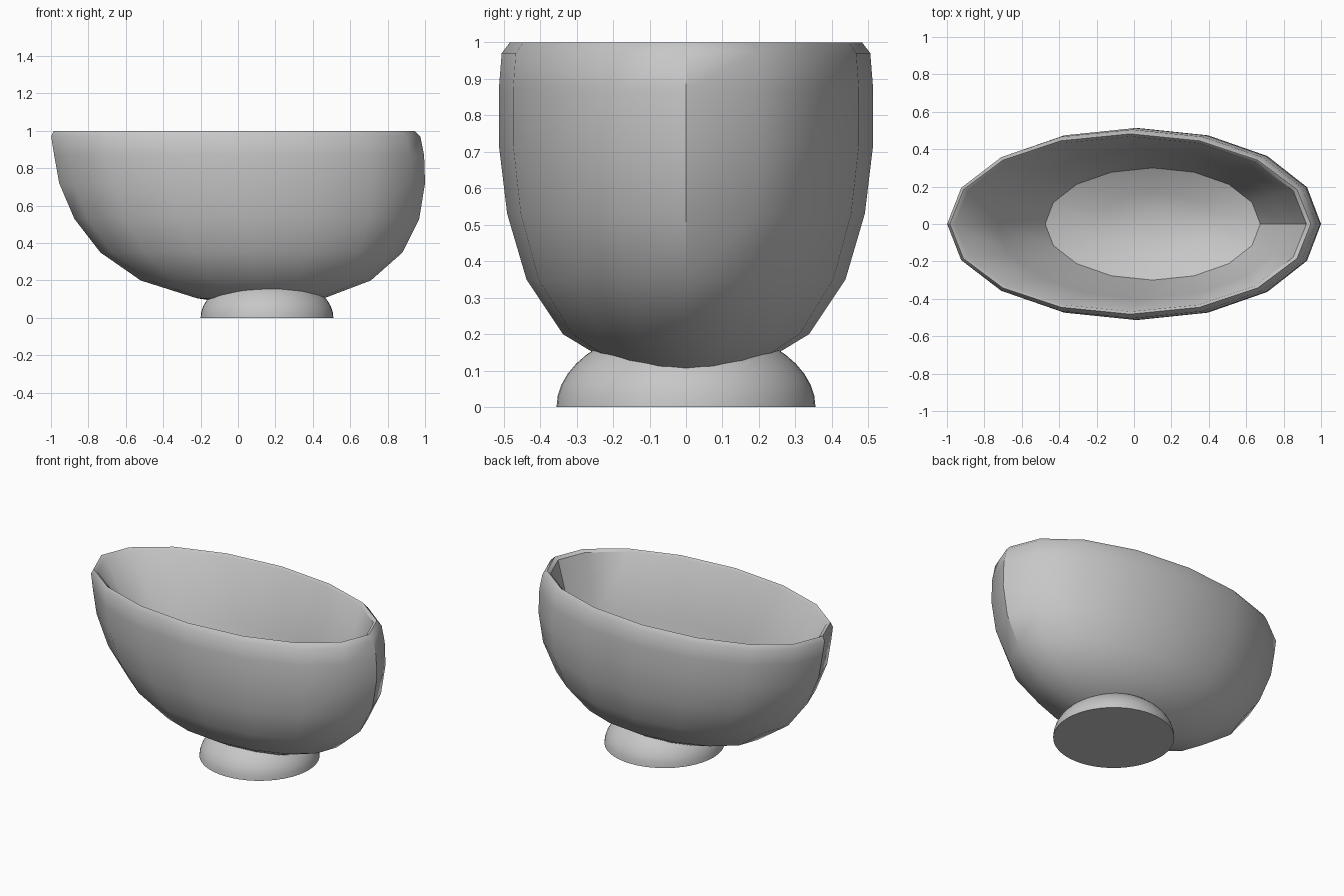
import bpy, bmesh, math

cube = bpy.data.objects.get("Cube")
if cube:
    bpy.data.objects.remove(cube, do_unlink=True)

grey = bpy.data.materials.new("plain grey")
grey.use_nodes = True
colour = (0.57, 0.57, 0.57, 1)
grey.diffuse_color = colour
grey.node_tree.nodes["Principled BSDF"].inputs["Base Color"].default_value = colour


def loft(name, rings, sides):
    """Capped skin through ellipses given as (z, centre x, radius x, radius y)."""
    bm = bmesh.new()
    loops = []
    for z, cx, rx, ry in rings:
        angles = [math.tau * i / sides for i in range(sides)]
        loops.append([bm.verts.new((cx + rx * math.cos(a), ry * math.sin(a), z))
                      for a in angles])
    for low, high in zip(loops, loops[1:]):
        for i in range(sides):
            j = (i + 1) % sides
            bm.faces.new((low[i], low[j], high[j], high[i]))
    bm.faces.new(loops[0][::-1])
    bm.faces.new(loops[-1])
    bmesh.ops.recalc_face_normals(bm, faces=bm.faces)
    mesh = bpy.data.meshes.new(name)
    bm.to_mesh(mesh)
    bm.free()
    mesh.materials.append(grey)
    obj = bpy.data.objects.new(name, mesh)
    bpy.context.collection.objects.link(obj)
    return obj


def smooth(obj, degrees):
    bpy.ops.object.select_all(action="DESELECT")
    obj.select_set(True)
    bpy.context.view_layer.objects.active = obj
    bpy.ops.object.shade_smooth_by_angle(angle=math.radians(degrees))


# Bowl: leaning oval outside, thin bevelled rim, then a sloping inner wall
outside = [
    (0.07, 0.125, 0.12, 0.06),
    (0.105, 0.12, 0.34, 0.18),
    (0.20, 0.095, 0.615, 0.337),
    (0.35, 0.072, 0.808, 0.437),
    (0.53, 0.047, 0.922, 0.49),
    (0.72, 0.022, 0.978, 0.513),
    (0.87, 0.006, 0.989, 0.513),
    (0.97, -0.012, 0.987, 0.505),
    (1.0, -0.02, 0.965, 0.482),
]
inside = [
    (0.985, -0.018, 0.94, 0.468),
    (0.60, 0.043, 0.775, 0.40),
    (0.23, 0.10, 0.575, 0.30),
    (0.15, 0.12, 0.32, 0.165),
    (0.125, 0.125, 0.11, 0.055),
]
smooth(loft("bowl", outside + inside, 16), 36)

# Foot: low dome trimmed where it meets the bowl
radius, height = 0.355, 0.225
foot_rings = []
for i in range(9):
    a = math.radians(8 * i)
    r = radius * math.cos(a)
    foot_rings.append((height * math.sin(a), 0.155, r, r))
foot = loft("foot", foot_rings, 48)
cutter = loft("foot_cutter", outside, 16)
cutter.hide_render = True
trim = foot.modifiers.new("trim", "BOOLEAN")
trim.operation = "DIFFERENCE"
trim.solver = "EXACT"
trim.object = cutter
bpy.context.view_layer.objects.active = foot
bpy.ops.object.modifier_apply(modifier=trim.name)
bpy.data.objects.remove(cutter, do_unlink=True)
smooth(foot, 30)
